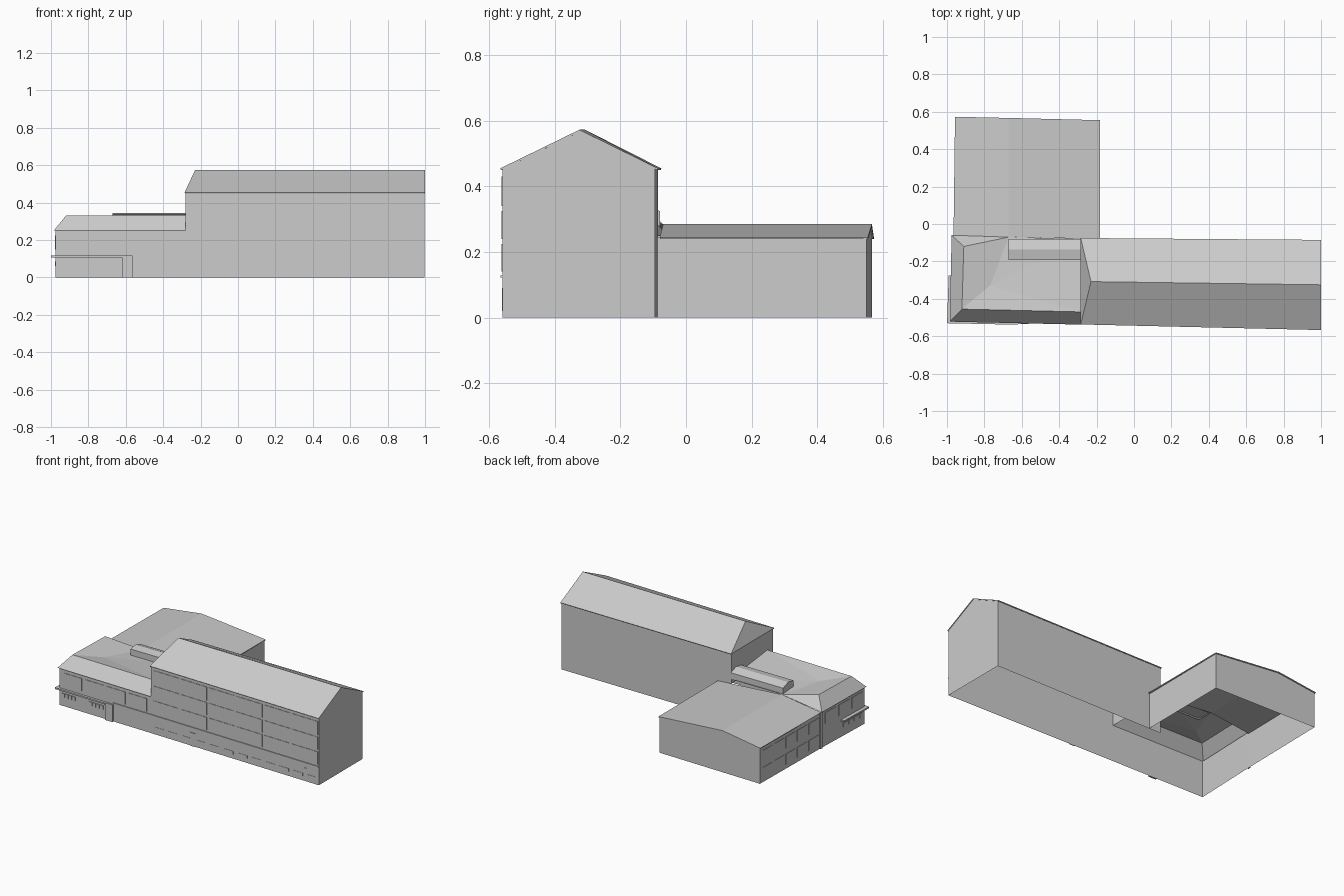
import bpy, bmesh
from mathutils import Vector

if "Cube" in bpy.data.objects:
    bpy.data.objects.remove(bpy.data.objects["Cube"])

grey = bpy.data.materials.new("plain grey")
grey.use_nodes = True
grey.diffuse_color = (0.6, 0.6, 0.6, 1)
grey.node_tree.nodes["Principled BSDF"].inputs["Base Color"].default_value = (0.6, 0.6, 0.6, 1)


def finish(name, bm):
    mesh = bpy.data.meshes.new(name)
    bm.to_mesh(mesh)
    bm.free()
    mesh.materials.append(grey)
    ob = bpy.data.objects.new(name, mesh)
    bpy.context.collection.objects.link(ob)
    return ob


def shell(name, points, faces, thick=0.0):
    """Open surface with faces turned upward, optionally given thickness below."""
    bm = bmesh.new()
    vs = [bm.verts.new(p) for p in points]
    for f in faces:
        face = bm.faces.new([vs[i] for i in f])
        face.normal_update()
        if face.normal.z < -1e-4:
            face.normal_flip()
    ob = finish(name, bm)
    if thick:
        mod = ob.modifiers.new("eave", "SOLIDIFY")
        mod.thickness = thick
        mod.offset = -1
    return ob


def walls(name, path, top, bottom=0.0):
    """Single-skin walls following a plan path; outside on the right."""
    bm = bmesh.new()
    lo = [bm.verts.new((x, y, bottom)) for x, y in path]
    hi = [bm.verts.new((x, y, top)) for x, y in path]
    for i in range(len(path) - 1):
        bm.faces.new((lo[i], lo[i + 1], hi[i + 1], hi[i]))
    return finish(name, bm)


def plates(name, p, q, rects, depth=0.004):
    """Thin boxes on the wall from p to q; each rect is (u0, u1, z0, z1)."""
    p, q = Vector((*p, 0)), Vector((*q, 0))
    along = (q - p).normalized()
    out = Vector((along.y, -along.x, 0)) * depth
    bm = bmesh.new()
    for u0, u1, z0, z1 in rects:
        base = [p + along * u + Vector((0, 0, z)) for u, z in ((u0, z0), (u1, z0), (u1, z1), (u0, z1))]
        a = [bm.verts.new(v) for v in base]
        b = [bm.verts.new(v + out) for v in base]
        bm.faces.new(b)
        for i in range(4):
            j = (i + 1) % 4
            bm.faces.new((a[i], a[j], b[j], b[i]))
    return finish(name, bm)


def grid(start, pitch, count, width, rows):
    return [(start + i * pitch, start + i * pitch + width, z0, z1)
            for i in range(count) for z0, z1 in rows]


# Plan corners
corner_w, joint, corner_e = (-0.975, -0.515), (-0.28, -0.53), (0.997, -0.56)
back_e, back_joint, wing_nw = (0.997, -0.095), (-0.28, -0.085), (-0.96, -0.075)
annex_nw, annex_ne, annex_se = (-0.95, 0.567), (-0.187, 0.55), (-0.192, -0.085)

# Tall hall: walls, gable and roof with one steep hip
walls("hall_walls", [joint, corner_e, back_e, back_joint], 0.455)
walls("hall_upper_end_wall", [back_joint, joint], 0.455, 0.25)
shell("hall_gable", [(*corner_e, 0.455), (*back_e, 0.455), (0.997, -0.325, 0.568)], [(0, 1, 2)])
shell("hall_roof",
      [(-0.285, -0.537, 0.455), (1, -0.567, 0.455), (1, -0.325, 0.573),
       (-0.23, -0.308, 0.573), (1, -0.085, 0.455), (-0.285, -0.075, 0.455)],
      [(0, 1, 2, 3), (3, 2, 4, 5), (0, 3, 5)], 0.006)

# Low corner wing: walls, steep rim slopes and sunken roof top
walls("wing_walls", [wing_nw, corner_w, joint], 0.25)
shell("wing_roof",
      [(-0.985, -0.522, 0.25), (-0.28, -0.538, 0.25), (-0.28, -0.47, 0.33),
       (-0.92, -0.455, 0.33), (-0.91, -0.12, 0.33), (-0.975, -0.06, 0.25),
       (-0.67, -0.07, 0.285), (-0.77, -0.33, 0.305), (-0.28, -0.08, 0.285)],
      [(0, 1, 2, 3), (0, 3, 4, 5), (5, 4, 6), (3, 7, 6, 4), (3, 2, 7), (2, 8, 7), (8, 6, 7)])

# Long rooflight against the hall
light_profile = [(-0.08, 0.28), (-0.08, 0.325), (-0.135, 0.345), (-0.192, 0.335), (-0.192, 0.285)]
n = len(light_profile)
shell("rooflight",
      [(x, y, z) for x in (-0.67, -0.28) for y, z in light_profile],
      [tuple(range(n))] + [(i, i + 1, n + i + 1, n + i) for i in range(n - 1)])

# Rear annex with an off-centre ridge
walls("annex_walls", [annex_se, annex_ne, annex_nw, wing_nw], 0.245)
shell("annex_gable", [(*annex_ne, 0.245), (*annex_nw, 0.245), (-0.67, 0.561, 0.282)], [(0, 1, 2)])
shell("annex_roof",
      [(-0.182, -0.08, 0.245), (-0.182, 0.555, 0.245), (-0.67, 0.567, 0.285),
       (-0.67, -0.07, 0.285), (-0.957, 0.573, 0.245), (-0.965, -0.065, 0.245)],
      [(0, 1, 2, 3), (3, 2, 4, 5)], 0.006)

# Hall front: window panels, string course, basement windows and doors
floors = [(0.14, 0.225), (0.24, 0.325), (0.34, 0.43)]
plates("hall_window_panels", joint, corner_e, grid(0.02, 0.211, 6, 0.195, floors), 0.003)
plates("hall_string_course", joint, corner_e, [(0, 1.277, 0.122, 0.128)], 0.006)
plates("hall_basement_windows", joint, corner_e, grid(0.03, 0.1055, 12, 0.07, [(0.03, 0.05)]), 0.002)
plates("hall_doors", joint, corner_e, [(0.3, 0.34, 0, 0.09), (1.17, 1.185, 0.02, 0.09)], 0.004)

# Wing front: window panels and string course
plates("wing_window_panels", corner_w, joint, grid(0.03, 0.165, 4, 0.14, [(0.14, 0.225)]), 0.003)
plates("wing_string_course", corner_w, joint, [(0.41, 0.695, 0.122, 0.128)], 0.006)

# Shop front at the corner: canopy wrapping round, small windows and porch
shop = grid(0.02, 0.026, 4, 0.022, [(0.06, 0.086)]) + grid(0.225, 0.028, 4, 0.024, [(0.06, 0.086)])
plates("shop_windows", corner_w, joint, shop, 0.005)
plates("front_canopy", corner_w, joint, [(-0.024, 0.355, 0.106, 0.116)], 0.016)
plates("side_canopy", wing_nw, corner_w, [(0.2, 0.445, 0.106, 0.116)], 0.024)
plates("porch", corner_w, joint, [(0.355, 0.41, 0, 0.116)], 0.012)
plates("side_shop_windows", wing_nw, corner_w, grid(0.22, 0.028, 7, 0.024, [(0.06, 0.086)]), 0.004)

# Side wall windows of wing and annex
plates("wing_side_windows", wing_nw, corner_w, grid(0.04, 0.135, 3, 0.11, [(0.15, 0.225)]), 0.003)
plates("annex_side_windows", annex_nw, wing_nw,
       grid(0.03, 0.12, 5, 0.1, [(0.03, 0.1), (0.14, 0.215)]), 0.003)
plates("corner_pier", annex_nw, wing_nw, [(0.625, 0.642, 0, 0.245)], 0.008)
